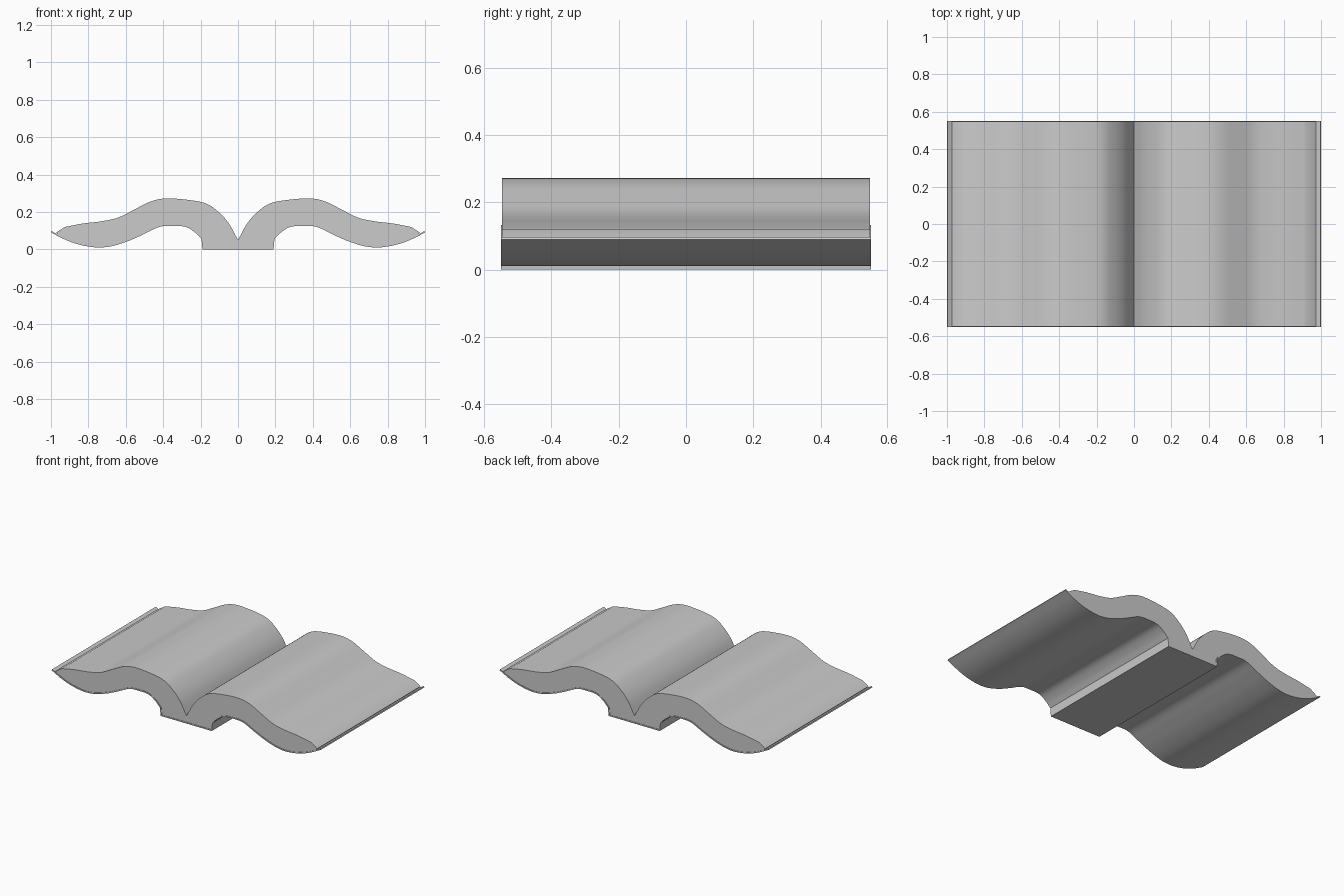
import bpy, bmesh
from math import radians
from mathutils import Vector

if "Cube" in bpy.data.objects:
    bpy.data.objects.remove(bpy.data.objects["Cube"])


def smooth_path(pts, steps=5):
    """Catmull-Rom curve through 2D points."""
    p = [Vector(q) for q in pts]
    p = [2 * p[0] - p[1]] + p + [2 * p[-1] - p[-2]]
    out = []
    for i in range(1, len(p) - 2):
        a, b, c, d = p[i - 1:i + 3]
        for s in range(steps):
            t = s / steps
            out.append(0.5 * (2 * b + (c - a) * t + (2 * a - 5 * b + 4 * c - d) * t * t
                              + (3 * b - a - 3 * c + d) * t ** 3))
    return out + [p[-2]]


def offset(path, dist):
    """Shift an open 2D path towards its left-hand side."""
    out = []
    for i, q in enumerate(path):
        t = (path[min(i + 1, len(path) - 1)] - path[max(i - 1, 0)]).normalized()
        out.append(q + Vector((-t.y, t.x)) * dist)
    return out


def mirrored(path):
    return [Vector((-q.x, q.y)) for q in reversed(path)]


def extrude_profile(name, outline, half_depth):
    bm = bmesh.new()
    face = bm.faces.new([bm.verts.new((q.x, -half_depth, q.y)) for q in outline])
    ext = bmesh.ops.extrude_face_region(bm, geom=[face])
    bmesh.ops.translate(bm, vec=(0, 2 * half_depth, 0),
                        verts=[g for g in ext["geom"] if isinstance(g, bmesh.types.BMVert)])
    if not face.is_valid or len(bm.faces) < len(outline) + 2:
        bm.faces.new([v for v in bm.verts if v.co.y < 0][:len(outline)])
    bmesh.ops.recalc_face_normals(bm, faces=bm.faces[:])
    me = bpy.data.meshes.new(name)
    bm.to_mesh(me)
    bm.free()
    ob = bpy.data.objects.new(name, me)
    bpy.context.collection.objects.link(ob)
    bpy.context.view_layer.objects.active = ob
    ob.select_set(True)
    bpy.ops.object.shade_smooth_by_angle(angle=radians(30))
    ob.select_set(False)
    return ob


# Cover underside: spine, hinge, and wavy board, from centre outwards
board = smooth_path([(0.195, 0.055), (0.23, 0.09), (0.28, 0.12), (0.35, 0.125), (0.42, 0.12),
                     (0.50, 0.083), (0.58, 0.047), (0.67, 0.018), (0.75, 0.01),
                     (0.84, 0.023), (0.92, 0.05), (1.0, 0.09)])
spine = [Vector((0.10, 0.0)), Vector((0.19, 0.0))]
under = spine + board
inside = [Vector((0.10, 0.008)), Vector((0.182, 0.008)), Vector((0.186, 0.055))] + offset(board, 0.008)[1:]
cover = mirrored(under) + under + inside[::-1] + mirrored(inside)[::-1]
extrude_profile("cover", cover, 0.55)

# Page blocks: two swelling halves meeting in the gutter
top = smooth_path([(0.0, 0.05), (0.05, 0.14), (0.11, 0.205), (0.176, 0.247), (0.28, 0.266),
                   (0.39, 0.272), (0.47, 0.255), (0.55, 0.215), (0.64, 0.17),
                   (0.73, 0.15), (0.83, 0.138), (0.925, 0.12)])
bottom = [q for q in inside if q.x < 0.965] + [Vector((0.972, 0.09))]
pages = mirrored(bottom) + bottom + top[:0:-1] + mirrored(top)[::-1]
extrude_profile("pages", pages, 0.547)
